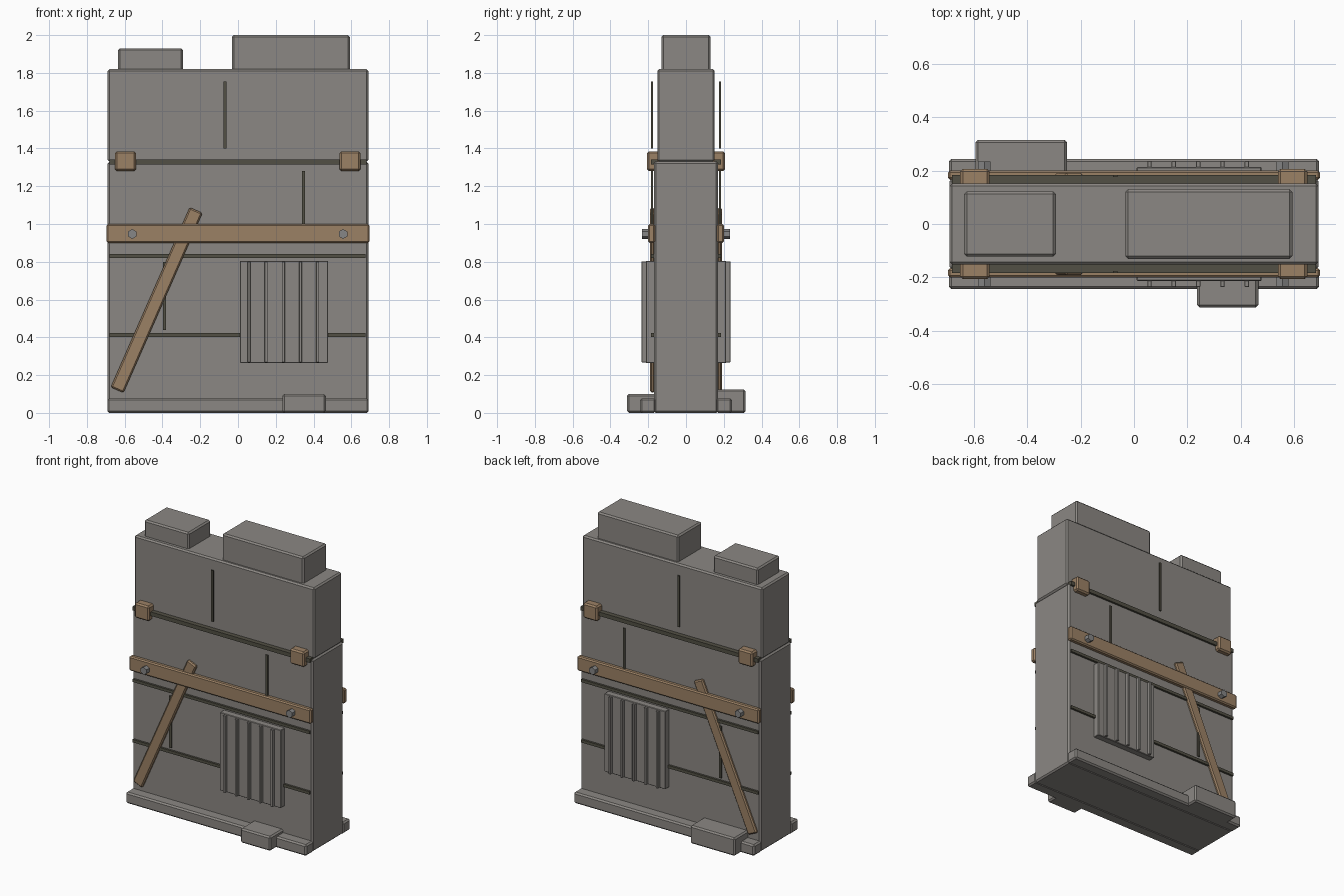
import bpy, math

if "Cube" in bpy.data.objects:
    bpy.data.objects.remove(bpy.data.objects["Cube"])


def material(name, rgb):
    m = bpy.data.materials.new(name)
    m.diffuse_color = (*rgb, 1)
    m.use_nodes = True
    m.node_tree.nodes["Principled BSDF"].inputs["Base Color"].default_value = m.diffuse_color
    return m


STONE = material("grey stone", (0.26, 0.245, 0.228))
WOOD = material("brown wood", (0.33, 0.22, 0.13))
SEAM = material("dark seam", (0.085, 0.08, 0.058))
METAL = material("grey metal", (0.24, 0.24, 0.24))


def box(name, x, y, z, mat, bevel=0.01, turn=0.0):
    """Box from (min, max) ranges, optionally turned about y, with a chamfer."""
    bpy.ops.mesh.primitive_cube_add(
        size=1, location=[(a + b) / 2 for a, b in (x, y, z)], rotation=(0, turn, 0))
    ob = bpy.context.object
    ob.name = name
    ob.scale = [b - a for a, b in (x, y, z)]
    bpy.ops.object.transform_apply(location=False, rotation=False, scale=True)
    ob.data.materials.append(mat)
    if bevel:
        mod = ob.modifiers.new("chamfer", 'BEVEL')
        mod.width = bevel
        mod.segments = 1
    return ob


# wall body and top blocks
box("lower_wall", (-0.69, 0.69), (-0.17, 0.17), (0, 1.33), STONE)
box("upper_wall", (-0.69, 0.69), (-0.152, 0.152), (1.33, 1.82), STONE)
box("small_top_block", (-0.635, -0.292), (-0.122, 0.122), (1.81, 1.93), STONE)
box("large_top_block", (-0.032, 0.592), (-0.13, 0.13), (1.81, 2.0), STONE)

# loose footing stones, different on each side
box("front_foot_stone", (0.235, 0.465), (-0.312, -0.16), (0, 0.1), STONE)
box("back_foot_stone", (-0.593, -0.25), (0.16, 0.315), (0, 0.125), STONE)

# details repeated on both faces
for s, side in ((-1, "front"), (1, "back")):
    def part(name, x, d, z, mat, bevel=0.01, turn=0.0):
        return box(f"{side}_{name}", x, sorted((s * d[0], s * d[1])), z, mat, bevel, turn)

    part("plinth", (-0.692, 0.692), (0.16, 0.244), (0, 0.077), STONE)

    # seams: horizontal courses, then vertical joints
    for z in (0.412, 0.83):
        part("course_seam", (-0.68, 0.676), (0.165, 0.184), (z - 0.01, z + 0.01), SEAM, 0)
    part("ledge_seam", (-0.68, 0.68), (0.15, 0.184), (1.315, 1.342), SEAM, 0)
    for x, z0, z1 in ((-0.07, 1.40, 1.755), (0.347, 0.98, 1.28), (-0.39, 0.44, 0.80)):
        part("joint_seam", (x - 0.008, x + 0.008), (0.176, 0.184), (z0, z1), SEAM, 0)

    # vent plate with raised bars
    part("vent_plate", (0.01, 0.477), (0.165, 0.213), (0.265, 0.805), STONE, 0.003)
    for i in range(5):
        x = 0.058 + i * 0.091
        part("vent_bar", (x - 0.008, x + 0.008), (0.205, 0.236), (0.268, 0.802), STONE, 0.002)

    # timber beam, brace and brackets
    part("beam", (-0.696, 0.696), (0.165, 0.2), (0.9, 1.0), WOOD, 0.008)
    cx, cz, half = -0.431, 0.597, 0.52
    part("brace", (cx - 0.037, cx + 0.037), (0.165, 0.191), (cz - half, cz + half), WOOD,
         0.008, math.atan2(0.418, 0.952))
    for x in (-0.595, 0.593):
        part("bracket", (x - 0.055, x + 0.055), (0.14, 0.206), (1.28, 1.385), WOOD)

    # hexagonal bolts
    for x in (-0.56, 0.556):
        bpy.ops.mesh.primitive_cylinder_add(
            vertices=6, radius=0.026, depth=0.05, location=(x, s * 0.209, 0.947),
            rotation=(math.pi / 2, 0, 0))
        bolt = bpy.context.object
        bolt.name = f"{side}_bolt"
        bolt.data.materials.append(METAL)
